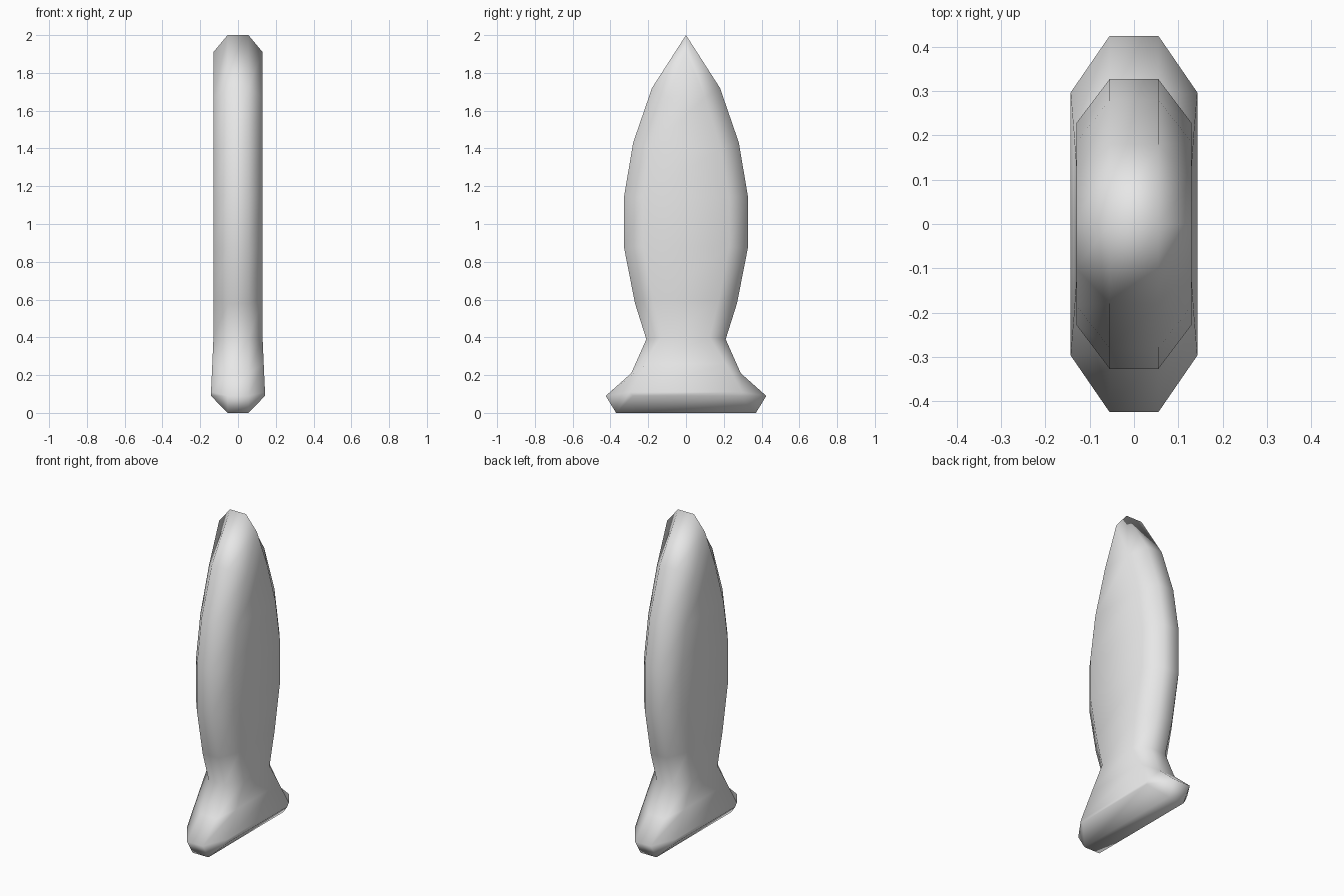
import bpy
import bmesh

cube = bpy.data.objects.get("Cube")
if cube:
    bpy.data.objects.remove(cube, do_unlink=True)

# One plain grey material
grey = bpy.data.materials.new("plain grey")
grey.use_nodes = True
colour = (0.8, 0.8, 0.8, 1)
grey.diffuse_color = colour
grey.node_tree.nodes["Principled BSDF"].inputs["Base Color"].default_value = colour

# Each row: rim depth, rim height, side depth, side height, side half width
RIM = 0.055
rows = [
    (0.37, 0.00, 0.28, 0.09, 0.143),
    (0.425, 0.09, 0.297, 0.11, 0.143),
    (0.29, 0.21, 0.21, 0.26, 0.136),
    (0.21, 0.39, 0.125, 0.40, 0.13),
    (0.27, 0.58, 0.175, 0.60, 0.13),
    (0.327, 0.87, 0.228, 0.88, 0.13),
    (0.327, 1.15, 0.228, 1.14, 0.13),
    (0.28, 1.43, 0.185, 1.40, 0.13),
    (0.18, 1.72, 0.10, 1.67, 0.13),
    (0.00, 2.00, 0.00, 1.91, 0.13),
]

# Loft the rows as a flat blade with bevelled rims
bm = bmesh.new()
rings = []
for y, z, side_y, side_z, x in rows:
    points = [(-RIM, -y, z), (RIM, -y, z), (x, -side_y, side_z), (x, side_y, side_z),
              (RIM, y, z), (-RIM, y, z), (-x, side_y, side_z), (-x, -side_y, side_z)]
    rings.append([bm.verts.new(p) for p in points])
for low, high in zip(rings, rings[1:]):
    for i in range(8):
        j = (i + 1) % 8
        bm.faces.new((low[i], low[j], high[j], high[i]))

# Flat sole with a bevel along each side
sole = rings[0]
for corners in ((0, 5, 4, 1), (1, 4, 3, 2), (5, 0, 7, 6)):
    bm.faces.new([sole[i] for i in corners])

bmesh.ops.remove_doubles(bm, verts=bm.verts[:], dist=0.0001)
bmesh.ops.recalc_face_normals(bm, faces=bm.faces[:])
for face in bm.faces:
    face.smooth = True

mesh = bpy.data.meshes.new("blade_body")
bm.to_mesh(mesh)
bm.free()
mesh.materials.append(grey)
body = bpy.data.objects.new("blade_body", mesh)
bpy.context.collection.objects.link(body)
